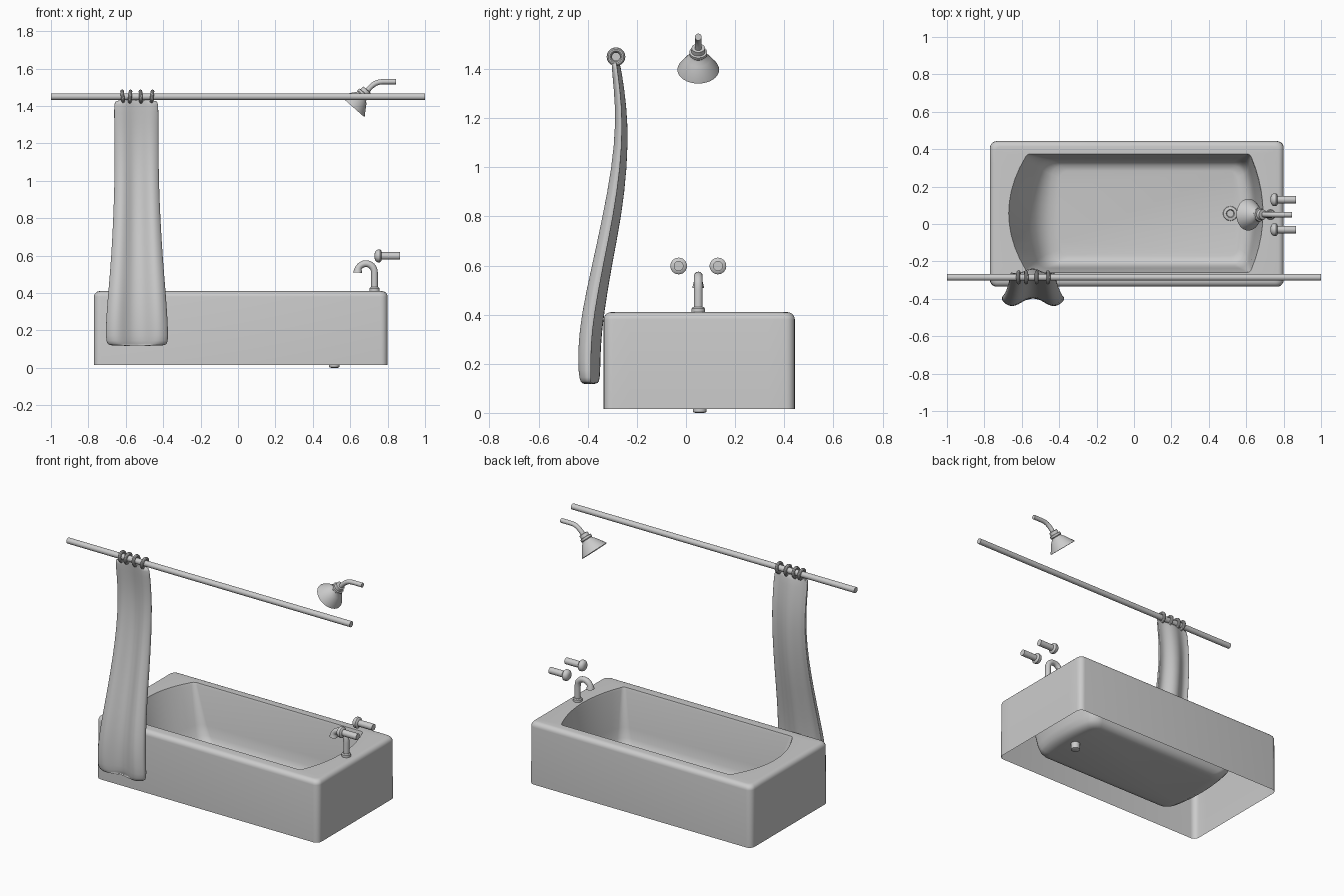
import bpy, bmesh
from math import sin, cos, pi, radians, copysign
from mathutils import Vector

if "Cube" in bpy.data.objects:
    bpy.data.objects.remove(bpy.data.objects["Cube"])


def loft(name, rings, cap_start=True, cap_end=True, angle=35, subsurf=0):
    """Skin a list of equal-length closed point rings."""
    bm = bmesh.new()
    vs = [[bm.verts.new(p) for p in r] for r in rings]
    n = len(rings[0])
    for a, b in zip(vs, vs[1:]):
        for i in range(n):
            j = (i + 1) % n
            bm.faces.new((a[i], a[j], b[j], b[i]))
    if cap_start:
        bm.faces.new(vs[0][::-1])
    if cap_end:
        bm.faces.new(vs[-1])
    bmesh.ops.recalc_face_normals(bm, faces=bm.faces)
    me = bpy.data.meshes.new(name)
    bm.to_mesh(me)
    bm.free()
    ob = bpy.data.objects.new(name, me)
    bpy.context.collection.objects.link(ob)
    if subsurf:
        ob.modifiers.new("Subdivision", 'SUBSURF').levels = subsurf
        ob.modifiers["Subdivision"].render_levels = subsurf
    smooth(ob, angle)
    return ob


def smooth(ob, angle=35):
    bpy.ops.object.select_all(action='DESELECT')
    ob.select_set(True)
    bpy.context.view_layer.objects.active = ob
    bpy.ops.object.shade_smooth_by_angle(angle=radians(angle))


def revolve(name, origin, axis, profile, n=24):
    """Profile of (radius, distance along axis)."""
    q = Vector(axis).to_track_quat('Z', 'Y')
    o = Vector(origin)
    return loft(name, [[o + q @ Vector((r * cos(2 * pi * i / n), r * sin(2 * pi * i / n), t))
                        for i in range(n)] for r, t in profile])


def tube(name, path, y, n=16):
    """Pipe along (x, z, radius) points in a plane of constant y."""
    pts = [Vector((x, y, z)) for x, z, r in path]
    rings = []
    for k, p in enumerate(pts):
        t = (pts[min(k + 1, len(pts) - 1)] - pts[max(k - 1, 0)]).normalized()
        side = t.cross(Vector((0, 1, 0)))
        r = path[k][2]
        rings.append([p + Vector((0, r * cos(2 * pi * i / n), 0)) + side * r * sin(2 * pi * i / n)
                      for i in range(n)])
    return loft(name, rings)


def tub_ring(x0, x1, y0, y1, z, r, bow_l=0, bow_r=0, seg=5, ends=10):
    """Rounded rectangle whose two ends can bow outward."""
    def corner(cx, cy, a0):
        return [(cx + r * cos(a0 + k / seg * pi / 2), cy + r * sin(a0 + k / seg * pi / 2))
                for k in range(seg + 1)]

    def end(x, ya, yb):
        return [(x, ya + (yb - ya) * k / ends) for k in range(1, ends)]
    right = corner(x1 - r, y0 + r, -pi / 2) + end(x1, y0 + r, y1 - r) + corner(x1 - r, y1 - r, 0)
    left = corner(x0 + r, y1 - r, pi / 2) + end(x0, y1 - r, y0 + r) + corner(x0 + r, y0 + r, pi)
    yc, h = (y0 + y1) / 2, (y1 - y0) / 2

    def bulge(y):
        return 1 - ((y - yc) / h) ** 2
    return ([(x + bow_r * bulge(y), y, z) for x, y in right] +
            [(x - bow_l * bulge(y), y, z) for x, y in left])


# Bathtub: open-bottomed skirt, rolled rim and basin in one skin
X0, X1, Y0, Y1 = -0.77, 0.80, -0.335, 0.443
rings = [tub_ring(X0, X1, Y0, Y1, 0.015, 0.035)]
for k in range(6):
    a = k / 5 * pi / 2
    d = 0.03 * (1 - cos(a))
    rings.append(tub_ring(X0 + d, X1 - d, Y0 + d, Y1 - d, 0.38 + 0.03 * sin(a), 0.038 - d * 0.4))
for row in [(-0.57, 0.62, -0.26, 0.375, 0.41, 0.015, 0.10, 0.07),
            (-0.565, 0.618, -0.256, 0.371, 0.395, 0.018, 0.10, 0.068),
            (-0.505, 0.602, -0.236, 0.351, 0.17, 0.04, 0.06, 0.05),
            (-0.485, 0.596, -0.229, 0.344, 0.11, 0.05, 0.045, 0.045),
            (-0.46, 0.588, -0.218, 0.333, 0.075, 0.055, 0.035, 0.04),
            (-0.43, 0.575, -0.20, 0.315, 0.053, 0.05, 0.025, 0.03),
            (-0.39, 0.55, -0.17, 0.285, 0.045, 0.04, 0.02, 0.02)]:
    rings.append(tub_ring(*row))
loft("bathtub", rings, cap_start=False, angle=40)

# Drain
revolve("drain", (0.515, 0.056, 0), (0, 0, 1),
        [(0.018, 0), (0.028, 0.004), (0.028, 0.045), (0.039, 0.046), (0.037, 0.052),
         (0.022, 0.055), (0.018, 0.048)])

# Spout with foot flange
YC = 0.05
spout = [(0.73, 0.41, 0.018), (0.73, 0.50, 0.018)]
spout += [(0.684 + 0.046 * cos(a), 0.51 + 0.047 * sin(a), 0.018)
          for a in [radians(15 * k) for k in range(1, 11)]]
spout += [(0.641, 0.523, 0.021), (0.640, 0.509, 0.024)]
tube("spout", spout, YC)
revolve("spout_flange", (0.73, YC, 0.408), (0, 0, 1), [(0.027, 0), (0.027, 0.017), (0.022, 0.023)])

# Taps
for side, y in (("front", -0.03), ("back", 0.13)):
    revolve(side + "_tap", (0.73, y, 0.598), (1, 0, 0),
            [(0.012, 0), (0.023, 0.003), (0.031, 0.010), (0.034, 0.018), (0.034, 0.030),
             (0.028, 0.036), (0.02, 0.038), (0.02, 0.137)])

# Shower arm and head
arm = [(0.845, 1.53, 0.014), (0.775, 1.53, 0.014), (0.755, 1.528, 0.014), (0.737, 1.522, 0.014),
       (0.72, 1.511, 0.014), (0.705, 1.497, 0.014), (0.675, 1.463, 0.014)]
tube("shower_arm", arm, YC)
revolve("shower_head", (0.68, YC, 1.475), (-0.66, 0, -0.75),
        [(0.017, -0.016), (0.027, -0.014), (0.028, 0.006), (0.036, 0.008), (0.036, 0.02), (0.032, 0.025),
         (0.035, 0.032), (0.048, 0.045), (0.083, 0.098), (0.085, 0.104), (0.078, 0.104), (0.07, 0.1)], 32)

# Curtain rod and rings
RY, RZ = -0.285, 1.45
revolve("curtain_rod", (-1, RY, RZ), (1, 0, 0), [(0.018, 0), (0.018, 2)])
for k, (x, tilt) in enumerate([(-0.617, -6), (-0.577, 5), (-0.52, -3), (-0.46, 6)]):
    bpy.ops.mesh.primitive_torus_add(location=(x, RY, RZ), rotation=(0, radians(90 + tilt), 0),
                                     major_radius=0.028, minor_radius=0.010,
                                     major_segments=24, minor_segments=10)
    bpy.context.object.name = "curtain_ring_%d" % (k + 1)
    smooth(bpy.context.object)

# Curtain: (z, x left, x right, y middle, half thickness, fold depth)
levels = [(1.432, -0.655, -0.435, -0.287, 0.008, 0.006), (1.42, -0.663, -0.425, -0.286, 0.012, 0.008),
          (1.32, -0.662, -0.426, -0.272, 0.013, 0.010), (1.18, -0.660, -0.425, -0.260, 0.014, 0.013),
          (1.0, -0.660, -0.423, -0.270, 0.017, 0.017), (0.8, -0.667, -0.415, -0.300, 0.021, 0.021),
          (0.6, -0.677, -0.403, -0.342, 0.022, 0.022), (0.4, -0.694, -0.386, -0.380, 0.025, 0.025),
          (0.27, -0.705, -0.377, -0.393, 0.025, 0.025), (0.16, -0.708, -0.372, -0.393, 0.025, 0.024),
          (0.125, -0.700, -0.378, -0.391, 0.020, 0.022), (0.117, -0.68, -0.398, -0.390, 0.010, 0.020)]
rings = []
for z, xa, xb, yc, t, amp in levels:
    ring = []
    for i in range(40):
        c, s = cos(2 * pi * (i + 0.5) / 40), sin(2 * pi * (i + 0.5) / 40)
        u = 0.5 + 0.5 * copysign(abs(c) ** 0.8, c)
        fold = cos(2 * pi * 1.45 * (u - 0.5))
        ring.append((xa + (xb - xa) * u, yc + t * copysign(abs(s) ** 0.45, s) + amp * fold, z))
    rings.append(ring)
loft("shower_curtain", rings, angle=60, subsurf=1)
